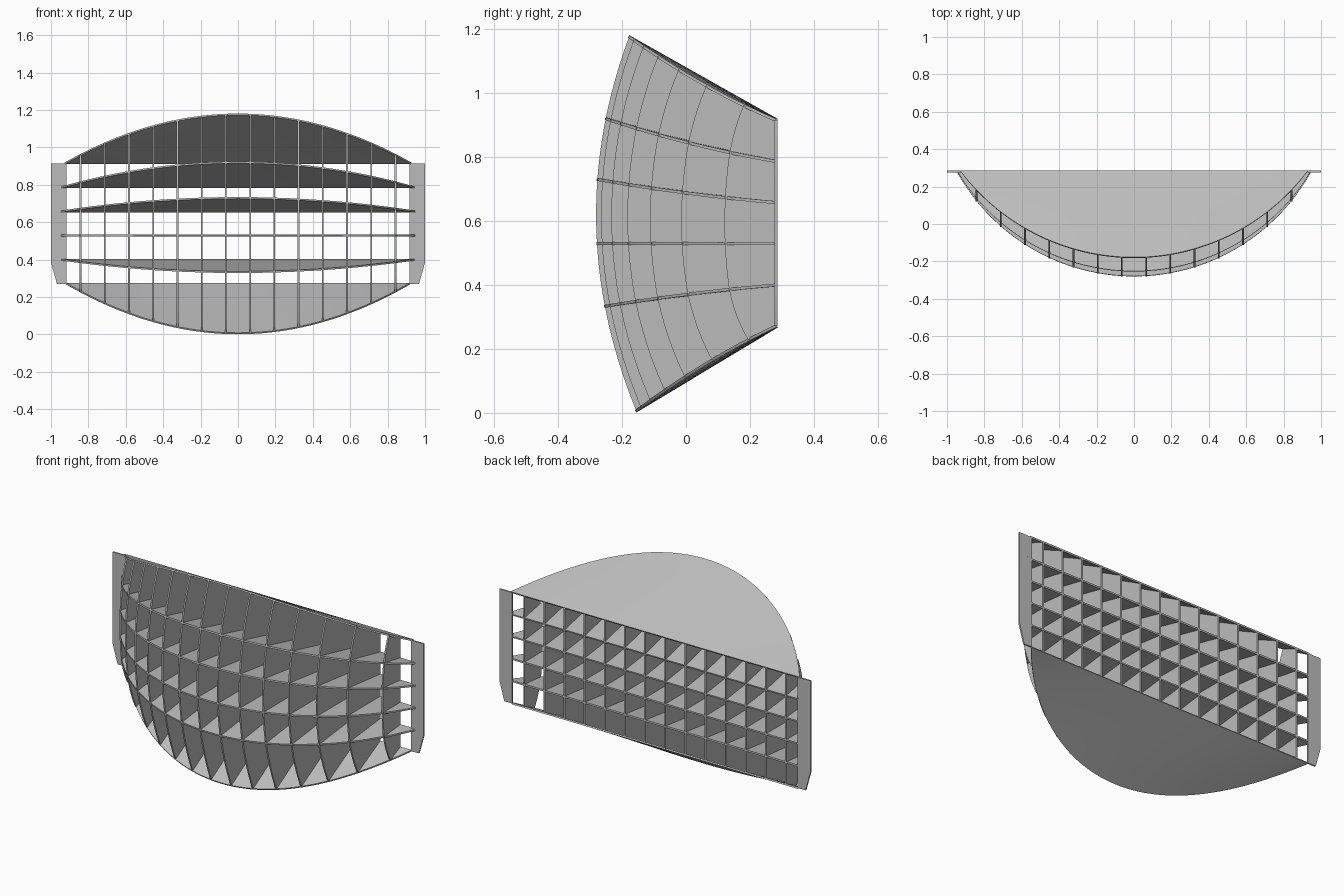
import bpy
import math

if "Cube" in bpy.data.objects:
    bpy.data.objects.remove(bpy.data.objects["Cube"], do_unlink=True)

gray = bpy.data.materials.new("plain gray")
gray.use_nodes = True
COLOR = (0.5, 0.5, 0.5, 1)
gray.diffuse_color = COLOR
gray.node_tree.nodes["Principled BSDF"].inputs["Base Color"].default_value = COLOR

BACK = 0.285                # y of the flat mouth
ROWS = 5                    # cells stacked vertically
BOTTOM, TOP = 0.271, 0.915  # height range of the mouth
FRONT_Z = [0.005, 0.333, 0.53, 0.73, 0.92, 1.177]  # front centre height of each vane
THICK = 0.009


def surface(x, v, u):
    """Point of the fan: v runs bottom to top, u runs back to front."""
    i = min(int(v * ROWS), ROWS - 1)
    f = v * ROWS - i
    z_front = FRONT_Z[i] * (1 - f) + FRONT_Z[i + 1] * f
    z_back = BOTTOM + (TOP - BOTTOM) * v
    # circular plan of the front edge, flatter towards top and bottom
    t = ((z_front - 0.62) / 0.57) ** 2
    nose = -0.283 + 0.108 * t
    centre = 0.797 + 0.196 * t
    radius = centre - nose
    end = math.sqrt(radius ** 2 - (centre - 0.28) ** 2)
    if x is None:
        return end
    y = centre - math.sqrt(radius ** 2 - x * x)
    z = z_back + (z_front - z_back) * (1 - (x / end) ** 2)
    return (x, BACK + (y - BACK) * u, z_back + (z - z_back) * u)


def make_sheet(name, rows):
    """Grid of points thickened into a thin panel."""
    n, w = len(rows), len(rows[0])
    faces = [(a * w + b, a * w + b + 1, (a + 1) * w + b + 1, (a + 1) * w + b)
             for a in range(n - 1) for b in range(w - 1)]
    return make_panel(name, [p for r in rows for p in r], faces)


def make_panel(name, verts, faces):
    mesh = bpy.data.meshes.new(name)
    mesh.from_pydata(verts, [], faces)
    mesh.materials.append(gray)
    obj = bpy.data.objects.new(name, mesh)
    bpy.context.collection.objects.link(obj)
    solid = obj.modifiers.new("Thickness", "SOLIDIFY")
    solid.thickness = THICK
    solid.offset = 0
    bpy.ops.object.select_all(action="DESELECT")
    obj.select_set(True)
    bpy.context.view_layer.objects.active = obj
    bpy.ops.object.modifier_apply(modifier="Thickness")
    bpy.ops.object.shade_smooth_by_angle(angle=math.radians(30))
    return obj


# Horizontal vanes, fanned out from the mouth
STEPS = 48
for k in range(ROWS + 1):
    v = k / ROWS
    end = surface(None, v, 0)
    make_sheet(f"horizontal_vane_{k + 1}",
               [[surface(end * (2 * s / STEPS - 1), v, u / 4) for u in range(5)]
                for s in range(STEPS + 1)])

# Upright fins at even spacing
FINS = 14
for k in range(FINS):
    x = (k - (FINS - 1) / 2) * 0.1295
    make_sheet(f"upright_fin_{k + 1}",
               [[surface(x, s / 30, u / 2) for u in range(3)] for s in range(31)])

# Flat mounting tabs with a tapered lower outer corner
for side, name in ((1, "left_tab"), (-1, "right_tab")):
    outline = [(0.917, BOTTOM), (0.968, BOTTOM), (1, 0.385), (1, TOP), (0.917, TOP)]
    make_panel(name, [(side * x, 0.281, z) for x, z in outline], [range(len(outline))])
